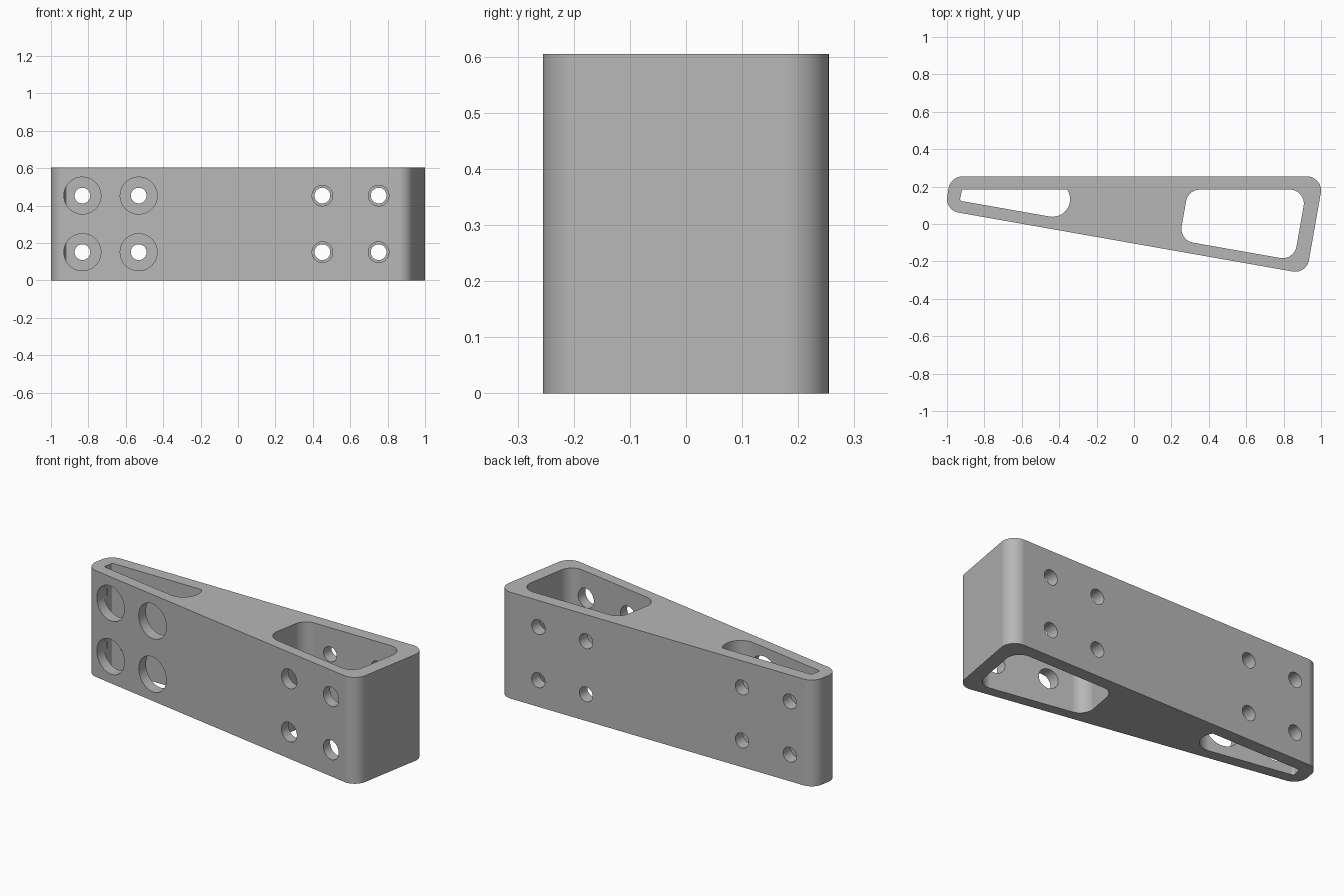
import bpy, bmesh, math
from mathutils import Vector, Matrix

cube = bpy.data.objects.get("Cube")
if cube:
    bpy.data.objects.remove(cube, do_unlink=True)

HEIGHT = 0.605
BACK_INNER = 0.184          # inside face of the back wall

grey = bpy.data.materials.new("plain grey")
grey.use_nodes = True
colour = (0.47, 0.47, 0.47, 1)
grey.diffuse_color = colour
grey.node_tree.nodes["Principled BSDF"].inputs["Base Color"].default_value = colour


def fillet(corners, steps=14):
    """Round each (x, y, radius) corner of a counter-clockwise profile."""
    out = []
    for i, (x, y, r) in enumerate(corners):
        p = Vector((x, y))
        if r == 0:
            out.append(p)
            continue
        a = (Vector(corners[i - 1][:2]) - p).normalized()
        b = (Vector(corners[(i + 1) % len(corners)][:2]) - p).normalized()
        half = a.angle(b) / 2
        centre = p + (a + b).normalized() * r / math.sin(half)
        start = p + a * r / math.tan(half) - centre
        sweep = math.pi - 2 * half
        for k in range(steps + 1):
            out.append(centre + Matrix.Rotation(sweep * k / steps, 2) @ start)
    return out


def make_object(name, bm):
    bmesh.ops.recalc_face_normals(bm, faces=bm.faces)
    mesh = bpy.data.meshes.new(name)
    bm.to_mesh(mesh)
    bm.free()
    mesh.materials.append(grey)
    obj = bpy.data.objects.new(name, mesh)
    bpy.context.collection.objects.link(obj)
    return obj


def prism(name, profile, z0, z1):
    bm = bmesh.new()
    face = bm.faces.new([bm.verts.new((p.x, p.y, z0)) for p in profile])
    ext = bmesh.ops.extrude_face_region(bm, geom=[face])
    top = [v for v in ext["geom"] if isinstance(v, bmesh.types.BMVert)]
    bmesh.ops.translate(bm, verts=top, vec=(0, 0, z1 - z0))
    return make_object(name, bm)


def drill(name, x, z, radius, y0, y1):
    bm = bmesh.new()
    place = Matrix.Translation((x, (y0 + y1) / 2, z)) @ Matrix.Rotation(math.pi / 2, 4, 'X')
    bmesh.ops.create_cone(bm, cap_ends=True, segments=48, radius1=radius,
                          radius2=radius, depth=y1 - y0, matrix=place)
    return make_object(name, bm)


# Wedge body
R = 0.075
body = prism("wedge_bracket", fillet([
    (-1.012, 0.0739, R), (0.9224, -0.2671, R),
    (1.0144, 0.2545, R), (-0.9802, 0.2545, R)]), 0, HEIGHT)

# Large pocket at the wide end
cutters = [prism("wide_pocket_cutter", fillet([
    (0.2417, -0.0866, R), (0.8556, -0.1948, R),
    (0.9224, BACK_INNER, R), (0.2894, BACK_INNER, R)]), -0.1, HEIGHT + 0.1)]

# Tapered pocket at the narrow end, closed by a round end
arc = []
for k in range(25):
    a = math.radians(-100 + 133 * k / 24)
    arc.append((-0.436 + 0.094 * math.cos(a), 0.1326 + 0.094 * math.sin(a), 0))
arc[-1] = (arc[-1][0], BACK_INNER, 0)
cutters.append(prism("narrow_pocket_cutter", fillet(
    [(-0.932, 0.1245, 0.012)] + arc + [(-0.919, BACK_INNER, 0.008)]),
    -0.1, HEIGHT + 0.1))

# Screw holes in the back wall and wider access holes in the front wall
for x, access, depth in ((-0.832, 0.099, 0.15), (-0.531, 0.099, 0.15),
                         (0.451, 0.055, 0.05), (0.752, 0.055, 0.05)):
    for z in (HEIGHT / 4, HEIGHT * 3 / 4):
        cutters.append(drill("access_hole_cutter", x, z, access, -0.4, depth))
        cutters.append(drill("screw_hole_cutter", x, z, 0.042, 0.14, 0.4))

for cutter in cutters:
    cutter.hide_render = True
    mod = body.modifiers.new("cut", 'BOOLEAN')
    mod.operation = 'DIFFERENCE'
    mod.solver = 'EXACT'
    mod.object = cutter

# Bake the cuts, drop the cutters and shade the fillets smoothly
bpy.context.view_layer.update()
result = bpy.data.meshes.new_from_object(
    body.evaluated_get(bpy.context.evaluated_depsgraph_get()))
body.modifiers.clear()
body.data = result
result.materials.clear()
result.materials.append(grey)
for poly in result.polygons:
    poly.material_index = 0
for cutter in cutters:
    bpy.data.objects.remove(cutter, do_unlink=True)

bpy.ops.object.select_all(action='DESELECT')
body.select_set(True)
bpy.context.view_layer.objects.active = body
bpy.ops.object.shade_smooth_by_angle(angle=math.radians(30))
weighted = body.modifiers.new("even_normals", 'WEIGHTED_NORMAL')
weighted.keep_sharp = True
